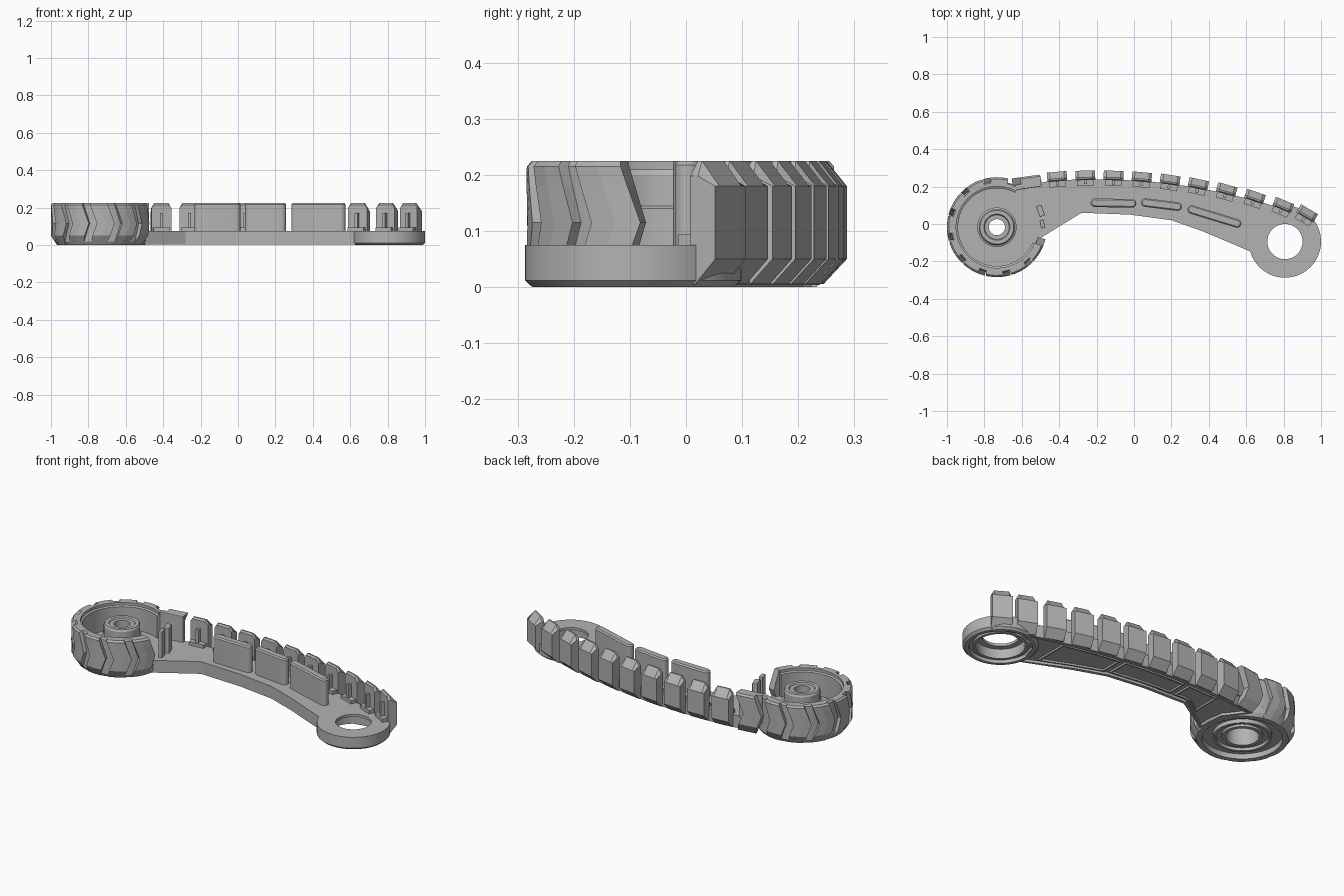
import bpy, bmesh, math
from math import sin, cos, radians, pi
from mathutils import Matrix, Vector

if "Cube" in bpy.data.objects:
    bpy.data.objects.remove(bpy.data.objects["Cube"])

grey = bpy.data.materials.new("plain_grey")
grey.use_nodes = True
grey.diffuse_color = (0.45, 0.45, 0.45, 1)
grey.node_tree.nodes["Principled BSDF"].inputs["Base Color"].default_value = (0.45, 0.45, 0.45, 1)

DRUM = Vector((-0.733, -0.017, 0))
EYE = Vector((0.807, -0.094, 0))


def finish(name, bm, matrix=None, bevel=0, smooth=False):
    """Turn a bmesh into a named grey object."""
    bmesh.ops.recalc_face_normals(bm, faces=bm.faces)
    mesh = bpy.data.meshes.new(name)
    bm.to_mesh(mesh)
    bm.free()
    mesh.materials.append(grey)
    obj = bpy.data.objects.new(name, mesh)
    bpy.context.collection.objects.link(obj)
    if matrix:
        obj.matrix_world = matrix
    if bevel:
        mod = obj.modifiers.new("edge_bevel", "BEVEL")
        mod.width = bevel
        mod.segments = 2
        mod.limit_method = "ANGLE"
        mod.angle_limit = radians(50)
    if smooth:
        bpy.ops.object.select_all(action="DESELECT")
        obj.select_set(True)
        bpy.context.view_layer.objects.active = obj
        bpy.ops.object.shade_smooth_by_angle(angle=radians(30))
    return obj


def loft(rows, ring=False):
    """Bridge closed loops of points; cap the ends unless they join in a ring."""
    bm = bmesh.new()
    loops = [[bm.verts.new(p) for p in row] for row in rows]
    n = len(loops[0])
    for a, b in zip(loops, loops[1:] + (loops[:1] if ring else [])):
        for i in range(n):
            j = (i + 1) % n
            bm.faces.new((a[i], a[j], b[j], b[i]))
    if not ring:
        bm.faces.new(loops[0])
        bm.faces.new(loops[-1])
    return bm


def lathe(name, profile, centre, start=0, end=360, steps=64):
    """Spin a closed (radius, z) profile through an angle range."""
    full = end - start >= 360
    rows = []
    for k in range(steps if full else steps + 1):
        a = radians(start + (end - start) * k / steps)
        rows.append([(r * cos(a), r * sin(a), z) for r, z in profile])
    return finish(name, loft(rows, full), Matrix.Translation(centre), smooth=True)


def box(name, centre, size, tilt):
    bm = bmesh.new()
    bmesh.ops.create_cube(bm, size=1, matrix=Matrix.Diagonal((*size, 1)))
    finish(name, bm, Matrix.Translation(centre) @ Matrix.Rotation(radians(tilt), 4, "Z"), bevel=0.004)


# Back edge of the arm is a shallow arc, front edge is a polyline
ARC = 3.2
FRONT = [(-0.5, -0.075), (-0.28, 0.06), (-0.02, 0.05), (0.2, 0.02), (0.37, -0.04), (0.63, -0.15)]


def back(x):
    return 0.24 + math.sqrt(ARC ** 2 - (x + 0.2) ** 2) - ARC


def front(x):
    for (x0, y0), (x1, y1) in zip(FRONT, FRONT[1:]):
        if x <= x1:
            return y0 + (y1 - y0) * (x - x0) / (x1 - x0)
    return FRONT[-1][1]


# Arm plate with a recessed underside
outline = FRONT + [(0.67, 0.0), (0.8, 0.025)]
outline += [(x, back(x)) for x in (0.9, 0.7, 0.5, 0.3, 0.1, -0.1, -0.3, -0.45)]
outline += [(-0.6, 0.2), (-0.52, 0.08)]
bm = loft([[(x, y, z) for x, y in outline] for z in (0.004, 0.075)])
bmesh.ops.recalc_face_normals(bm, faces=bm.faces)
bottom = min(bm.faces, key=lambda f: f.calc_center_median().z)
bmesh.ops.inset_region(bm, faces=[bottom], thickness=0.018)
result = bmesh.ops.extrude_face_region(bm, geom=[bottom])
bmesh.ops.translate(bm, vec=(0, 0, 0.014),
                    verts=[v for v in result["geom"] if isinstance(v, bmesh.types.BMVert)])
if bottom.is_valid:
    bmesh.ops.delete(bm, geom=[bottom], context="FACES_ONLY")
finish("arm_plate", bm)

# Raised frames in the recess below the arm
for n, (x0, x1) in enumerate([(-0.38, -0.2), (-0.16, 0.2), (0.24, 0.56)]):
    bm = bmesh.new()
    xs = [x0 + (x1 - x0) * k / 4 for k in range(5)]
    loop = [Vector((x, front(x) + 0.038, 0)) for x in xs]
    loop += [Vector((x, back(x) - 0.04, 0)) for x in reversed(xs)]
    for p, q in zip(loop, loop[1:] + loop[:1]):
        d = q - p
        m = (Matrix.Translation((p + q) / 2 + Vector((0, 0, 0.015)))
             @ Matrix.Rotation(math.atan2(d.y, d.x), 4, "Z")
             @ Matrix.Diagonal((d.length + 0.008, 0.008, 0.014, 1)))
        bmesh.ops.create_cube(bm, size=1, matrix=m)
    finish(f"underside_frame_{n + 1}", bm)

# Ring at the narrow end, with a wider bore below
lathe("end_ring", [(0.18, 0), (0.193, 0.012), (0.193, 0.075), (0.094, 0.075), (0.094, 0.06),
                   (0.125, 0.06), (0.125, 0.006), (0.14, 0.006), (0.14, 0.02),
                   (0.162, 0.02), (0.162, 0)], EYE)

# Drum floor with hollow stepped hub
lathe("drum_floor_and_hub", [(0.232, 0), (0.245, 0.02), (0.245, 0.075), (0.105, 0.075),
                             (0.105, 0.14), (0.096, 0.145), (0.096, 0.2), (0.09, 0.21),
                             (0.07, 0.21), (0.065, 0.203), (0.043, 0.203), (0.043, 0.15),
                             (0.085, 0.15), (0.085, 0.012), (0.105, 0.012), (0.105, 0.025),
                             (0.135, 0.025), (0.135, 0.008), (0.15, 0.008), (0.15, 0.03),
                             (0.205, 0.03), (0.205, 0)], DRUM)

# Drum wall, open toward the arm, with a straight tail along the back edge
lathe("drum_wall", [(0.208, 0.06), (0.208, 0.205), (0.218, 0.21), (0.218, 0.225),
                    (0.238, 0.225), (0.245, 0.215), (0.245, 0.06)], DRUM, 62, 337)
box("drum_wall_tail", (-0.565, 0.205, 0.145), (0.14, 0.028, 0.16), 8)


# Chevron treads around the drum, plus a straight one on the wall tail
def chevron(name, place, matrix):
    """Loft a chevron; place(offset, depth, z) maps tread space to a point."""
    rows = []
    for z, depth in [(0, 0.01), (0.05, 0.042), (0.115, 0.042), (0.18, 0.042),
                     (0.215, 0.042), (0.225, 0.033)]:
        mid = -0.06 + 0.16 * (1 - abs(z - 0.115) / 0.115)
        turn = [mid + 0.18 * k for k in (-1, 0, 1)]
        rows.append([place(a, depth, z) for a in turn] + [place(a, 0, z) for a in reversed(turn)])
    finish(name, loft(rows), matrix)


def around(a, depth, z):
    r = 0.225 + depth
    return r * cos(a), r * sin(a), z


for n in range(9):
    spin = Matrix.Rotation(radians(90 + 30 * n), 4, "Z")
    chevron(f"chevron_tread_{n + 1}", around, Matrix.Translation(DRUM) @ spin)
chevron("tail_chevron_tread", lambda a, depth, z: (-0.3 * a, depth, z),
        Matrix.Translation((-0.565, 0.213, 0)) @ Matrix.Rotation(radians(8), 4, "Z"))

# Posts beside the drum opening
box("opening_post", (-0.49, 0.0, 0.148), (0.022, 0.045, 0.154), 12)
box("opening_catch", (-0.5, 0.07, 0.145), (0.03, 0.06, 0.15), 20)


# Upright pads with rounded ends and chamfered tops on the arm
def stadium(length, r, z):
    return [(side * (length / 2 - 0.023 + r * cos(a)), side * r * sin(a), z)
            for side in (1, -1) for a in [pi * (k / 8 - 0.5) for k in range(9)]]


for n, (x, y, length, tilt) in enumerate([(-0.11, 0.112, 0.245, -1), (0.147, 0.104, 0.22, -7),
                                          (0.43, 0.04, 0.3, -17)]):
    rows = [stadium(length, r, z) for r, z in ((0.023, 0.07), (0.023, 0.218), (0.016, 0.225))]
    finish(f"upright_pad_{n + 1}", loft(rows),
           Matrix.Translation((x, y, 0)) @ Matrix.Rotation(radians(tilt), 4, "Z"), smooth=True)

# Tread lugs along the back edge of the arm, each with a ledge and a rib inside
LUG = [(-0.005, 0.006), (-0.005, 0.215), (0.002, 0.225), (0.01, 0.225),
       (0.046, 0.18), (0.046, 0.05), (0.005, 0.006)]
for n in range(10):
    last = n == 9
    x = 0.915 if last else -0.41 + 0.15 * n
    tilt = -math.asin((x + 0.2) / ARC) * (1.5 if last else 1.25)
    place = Matrix.Translation((x, back(x), 0)) @ Matrix.Rotation(tilt, 4, "Z")
    rows = []
    for side in (-1, -0.72, 0.72, 1):
        top = 0.198 if abs(side) == 1 else 1
        rows.append([(side * 0.053, u, min(z, top)) for u, z in LUG])
    finish(f"tread_lug_{n + 1}", loft(rows), place)
    bm = bmesh.new()
    for centre, size in [((0, -0.018, 0.082), (0.09, 0.034, 0.025)),
                         ((0, -0.014, 0.12), (0.016, 0.025, 0.1))]:
        bmesh.ops.create_cube(bm, size=1, matrix=Matrix.Translation(centre) @ Matrix.Diagonal((*size, 1)))
    finish(f"lug_brace_{n + 1}", bm, place)
